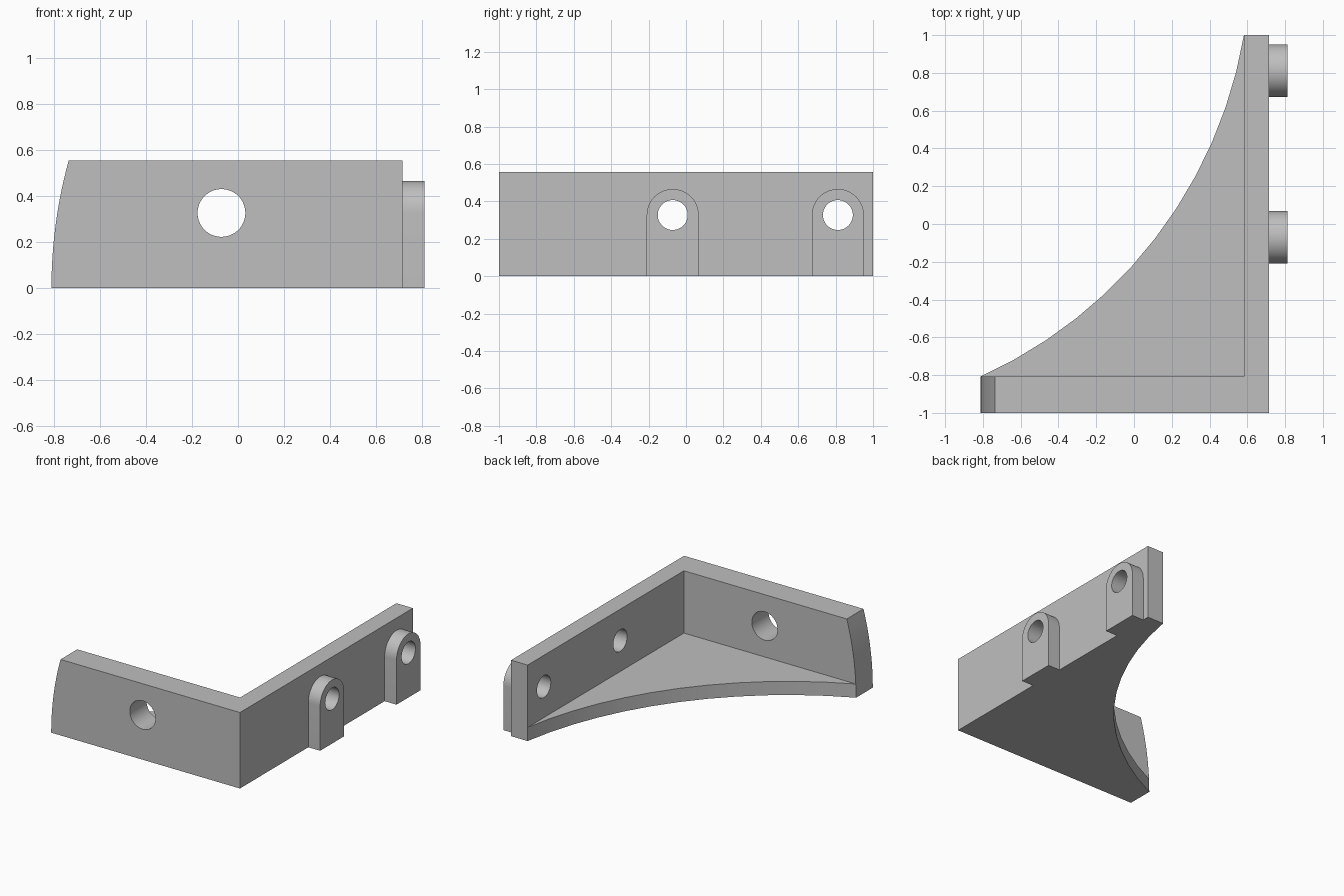
import bpy
import bmesh
from math import pi, sin, cos, atan2, sqrt, radians
from mathutils import Vector

if "Cube" in bpy.data.objects:
    bpy.data.objects.remove(bpy.data.objects["Cube"], do_unlink=True)

grey = bpy.data.materials.new("plain grey")
GREY = (0.52, 0.52, 0.52, 1)
grey.use_nodes = True
grey.diffuse_color = GREY
grey.node_tree.nodes["Principled BSDF"].inputs["Base Color"].default_value = GREY

# Main dimensions
LEFT, OUTER, INNER = -0.812, 0.716, 0.582
FRONT, BACK, STEP = -1.0, 1.0, -0.807
HEIGHT, FLOOR = 0.556, 0.1
HOLE_Z = 0.327
LUG_X, LUG_R, LUG_YS = 0.812, 0.139, (-0.071, 0.812)


def prism(name, profile, axis, start, end):
    """Extrude a 2D profile along an axis; the profile uses the other two axes in order."""
    i = "xyz".index(axis)

    def place(p, d):
        co = list(p)
        co.insert(i, d)
        return co

    bm = bmesh.new()
    face = bm.faces.new([bm.verts.new(place(p, start)) for p in profile])
    extruded = bmesh.ops.extrude_face_region(bm, geom=[face])
    moved = [g for g in extruded["geom"] if isinstance(g, bmesh.types.BMVert)]
    bmesh.ops.translate(bm, verts=moved, vec=place((0, 0), end - start))
    bmesh.ops.recalc_face_normals(bm, faces=bm.faces)
    mesh = bpy.data.meshes.new(name)
    bm.to_mesh(mesh)
    bm.free()
    mesh.materials.append(grey)
    obj = bpy.data.objects.new(name, mesh)
    bpy.context.collection.objects.link(obj)
    return obj


def arc(center, radius, a0, a1, steps):
    return [(center[0] + radius * cos(a0 + (a1 - a0) * k / steps),
             center[1] + radius * sin(a0 + (a1 - a0) * k / steps))
            for k in range(steps + 1)]


def circle(center, radius):
    return arc(center, radius, 0, 2 * pi, 48)[:-1]


def activate(obj):
    bpy.ops.object.select_all(action='DESELECT')
    obj.select_set(True)
    bpy.context.view_layer.objects.active = obj


def cut(obj, cutter):
    mod = obj.modifiers.new("cut", 'BOOLEAN')
    mod.operation = 'DIFFERENCE'
    mod.solver = 'EXACT'
    mod.object = cutter
    activate(obj)
    bpy.ops.object.modifier_apply(modifier=mod.name)
    bpy.data.objects.remove(cutter, do_unlink=True)


# Bracket plan: right-angled corner with a concave arc between the two tips
tip_a, tip_b = Vector((INNER, BACK)), Vector((LEFT, STEP))
chord = tip_a - tip_b
sag = 0.285
radius = ((chord.length / 2) ** 2 + sag ** 2) / (2 * sag)
normal = Vector((chord.y, -chord.x)).normalized()
center = (tip_a + tip_b) / 2 - normal * (radius - sag)
angles = [atan2(p.y - center.y, p.x - center.x) for p in (tip_a, tip_b)]
curve = arc(center, radius, angles[0], angles[1], 12)
curve[0], curve[-1] = tuple(tip_a), tuple(tip_b)
plan = [(LEFT, FRONT), (OUTER, FRONT), (OUTER, BACK)] + curve
bracket = prism("corner_bracket", plan, 'z', 0, HEIGHT)

# Pocket above the floor leaves the two walls
pocket = [(-2, STEP), (INNER, STEP), (INNER, 2), (-2, 2)]
cut(bracket, prism("pocket_cutter", pocket, 'z', FLOOR, 1))

# Curved free end of the front wall
end_r = 2.09
end_arc = [(LEFT + end_r - sqrt(end_r ** 2 - z * z), z)
           for z in (0.65 * k / 14 for k in range(15))]
cut(bracket, prism("end_cutter", end_arc + [(-1, 0.65), (-1, 0)], 'y', -2, 2))

# Large hole through the front wall
cut(bracket, prism("front_hole_cutter", circle((-0.072, HOLE_Z), 0.104), 'y', -1.2, -0.5))

# Round-topped lugs on the side wall, each drilled through with the wall
parts = [bracket]
for name, y in zip(("front_lug", "back_lug"), LUG_YS):
    outline = [(y - LUG_R, 0), (y + LUG_R, 0)] + arc((y, HOLE_Z), LUG_R, 0, pi, 24)
    lug = prism(name, outline, 'x', OUTER, LUG_X)
    for target in (bracket, lug):
        cut(target, prism("lug_hole_cutter", circle((y, HOLE_Z), 0.08), 'x', 0.4, 1))
    parts.append(lug)

for part in parts:
    activate(part)
    bpy.ops.object.shade_smooth_by_angle(angle=radians(30))
